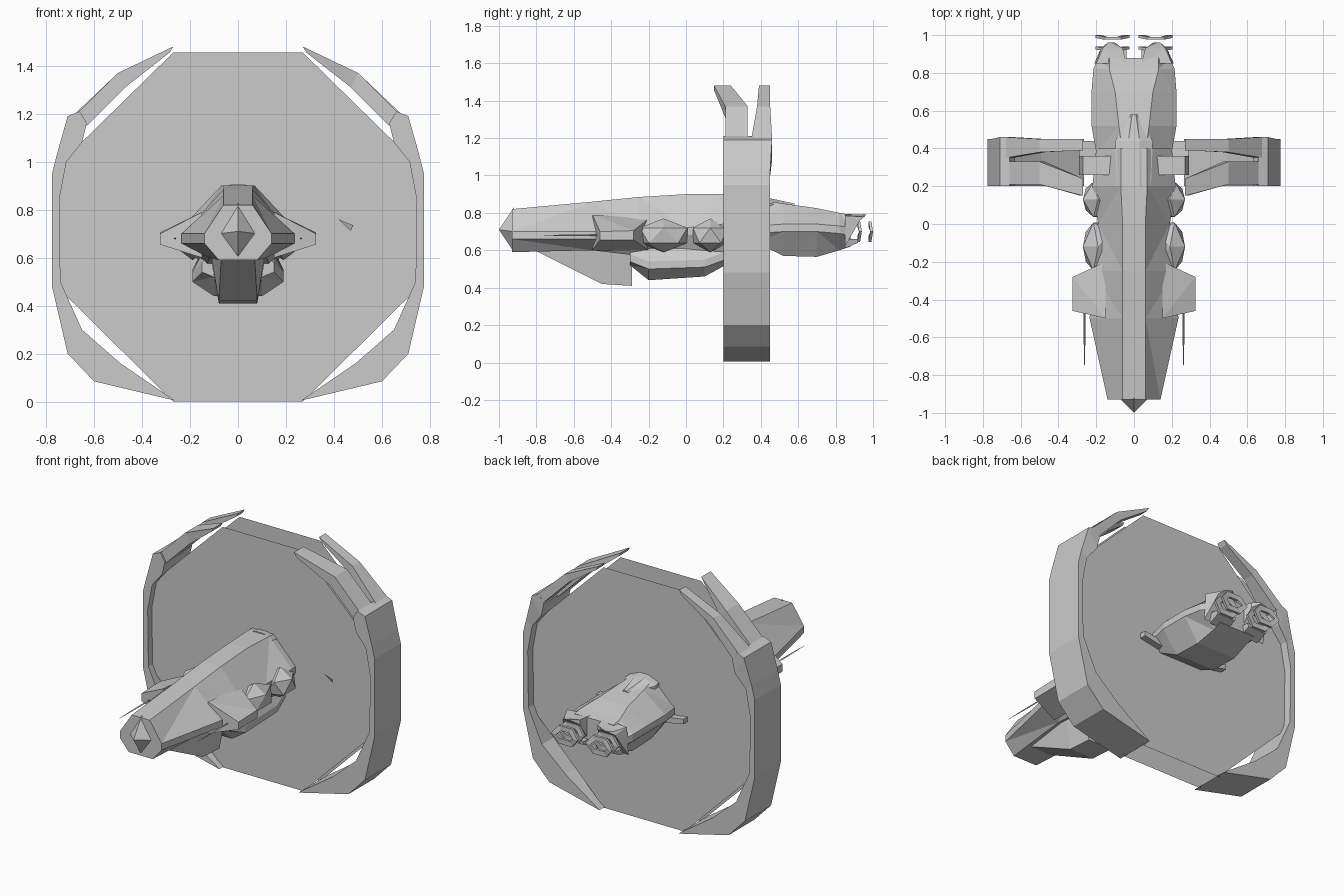
import bpy, bmesh
from mathutils import Vector

if "Cube" in bpy.data.objects:
    bpy.data.objects.remove(bpy.data.objects["Cube"])


def finish(name, bm):
    bmesh.ops.recalc_face_normals(bm, faces=bm.faces)
    me = bpy.data.meshes.new(name)
    bm.to_mesh(me)
    bm.free()
    ob = bpy.data.objects.new(name, me)
    bpy.context.collection.objects.link(ob)
    return ob


def skin(name, loops, tri=False, closed=True):
    """Bridge a row of equal-length point loops and cap both ends."""
    bm = bmesh.new()
    rows = [[bm.verts.new(p) for p in lp] for lp in loops]
    n = len(rows[0])
    for a, b in zip(rows, rows[1:]):
        for i in range(n):
            j = (i + 1) % n
            bm.faces.new((a[i], a[j], b[j], b[i]))
    if closed:
        bm.faces.new(rows[0])
        bm.faces.new(rows[-1])
    if tri:
        bmesh.ops.triangulate(bm, faces=bm.faces)
    return finish(name, bm)


def hull(name, secs):
    """Octagonal sections: y, half width, top z, side z, bottom z, top half width, bottom half width."""
    loops = []
    for y, w, zt, zm, zb, tw, bw in secs:
        half = [(tw, zt), (w, zm + .02), (w, zm - .02), (bw, zb)]
        pts = half + [(-x, z) for x, z in reversed(half)]
        loops.append([(x, y, z) for x, z in pts])
    return skin(name, loops, True)


def band(name, pts, side):
    """Ring strip: outer x, outer z, inner x, inner z, front y, back y."""
    return skin(name, [[(side * ox, y0, oz), (side * ox, y1, oz),
                        (side * ix, y1, iz), (side * ix, y0, iz)]
                       for ox, oz, ix, iz, y0, y1 in pts])


# main hull, front and rear
hull("front_hull", [
    (-.93, .14, .82, .68, .59, .06, .08), (-.5, .235, .86, .68, .60, .06, .12),
    (-.25, .22, .885, .69, .57, .06, .13), (0, .19, .90, .70, .55, .06, .13),
    (.2, .22, .90, .72, .55, .07, .15), (.4, .2, .88, .72, .60, .07, .14)])
hull("rear_hull", [
    (.38, .20, .87, .71, .64, .06, .15), (.52, .225, .85, .72, .57, .08, .13),
    (.7, .225, .825, .72, .565, .10, .13), (.82, .215, .80, .71, .60, .13, .12),
    (.88, .19, .79, .70, .62, .13, .12)])

# pointed nose
bm = bmesh.new()
base = [bm.verts.new((x, -.92, z)) for x, z in [(0, .83), (.08, .70), (0, .59), (-.08, .70)]]
tip = bm.verts.new((0, -1, .71))
for i in range(4):
    bm.faces.new((base[i], base[(i + 1) % 4], tip))
bm.faces.new(base)
finish("nose", bm)

# belly pod and chin wedge
hull("belly", [
    (-.30, .15, .60, .56, .52, .12, .10), (-.2, .19, .62, .52, .44, .15, .10),
    (.1, .19, .62, .53, .46, .15, .10), (.21, .17, .62, .57, .52, .15, .10)])
skin("chin", [[(-a, y, zt), (a, y, zt), (b, y, zb), (-b, y, zb)] for y, a, b, zt, zb in
              [(-.8, .09, .07, .62, .595), (-.45, .11, .08, .60, .42), (-.29, .11, .08, .58, .41)]], True)
# dorsal ridge running over the ring
hull("spine", [(.2, .09, .905, .86, .80, .03, .09), (.44, .10, .88, .83, .78, .03, .09),
               (.58, .02, .85, .82, .78, .01, .02)])

for s, tag in ((1, "right"), (-1, "left")):
    # stub wing
    skin("stub_wing_" + tag, [
        [(s * .15, y0, .79), (s * .15, y1, .77), (s * .15, y1, .60), (s * .15, y0, .60)]
        if k == 0 else
        [(s * .325, y0, .70), (s * .325, y1, .705), (s * .325, y1, .655), (s * .325, y0, .655)]
        for k, y0, y1 in ((0, -.50, -.2), (1, -.46, -.28))], True)
    # forward gun needle
    skin("gun_" + tag, [[(s * (.262 - w), y, .68), (s * .262, y, .68 + w),
                         (s * (.262 + w), y, .68), (s * .262, y, .68 - w)]
                        for y, w in ((-.76, .001), (-.6, .005), (-.46, .004))])
    # faceted side pods
    for y, r, n in ((-.12, .15, "front"), (.13, .11, "rear")):
        bm = bmesh.new()
        bmesh.ops.create_icosphere(bm, subdivisions=1, radius=1)
        for v in bm.verts:
            v.co = Vector((s * (.19 + .09 * v.co.x), y + r * v.co.y, .68 + .09 * v.co.z))
        finish(f"side_pod_{n}_{tag}", bm)
    # collar block between the two discs, with a flat fin behind
    skin("collar_" + tag, [[(s * .1, y, .83), (s * .27, y, .82), (s * .29, y, .71), (s * .1, y, .66)]
                           for y in (.26, .36)])
    skin("collar_fin_" + tag, [[(s * .08, y, .63), (s * .29, y, .67), (s * .29, y, .70), (s * .08, y, .67)]
                               for y in (.34, .44)])
    # tail prong
    skin("tail_prong_" + tag, [[(s * x0, y, zt), (s * x1, y, zt - .01), (s * (x1 + .01), y, zb), (s * x0, y, zb)]
                               for y, x0, x1, zt, zb in ((.85, .04, .2, .795, .62), (.93, .06, .165, .79, .76),
                                                         (.96, .1, .13, .795, .785))], True)
    skin("tail_floor_" + tag, [[(s * .04, y, .66), (s * .18, y, .66), (s * .17, y, zb), (s * .05, y, zb)]
                               for y, zb in ((.85, .61), (.92, .64))])
    # engine rings
    for k, y in enumerate((.925, .985)):
        hexa = [(-1, 0), (-.5, 1), (.5, 1), (1, 0), (.5, -1), (-.5, -1)]
        loops = [[(s * (.115 + rx * a), yy + .012 * a * a, .70 + rz * b) for a, b in hexa]
                 for rx, rz, yy in ((.09, .055, y - .012), (.09, .055, y + .003),
                                    (.055, .025, y + .003), (.055, .025, y - .012), (.09, .055, y - .012))]
        skin(f"engine_ring_{k + 1}_{tag}", loops, closed=False)

    # big ring: split upper rails, upright, lower wedge
    band("ring_rail_front_" + tag, [
        (.27, 1.48, .285, 1.455, .15, .24), (.50, 1.37, .47, 1.31, .21, .33),
        (.67, 1.20, .63, 1.15, .21, .33)], s)
    band("ring_rail_back_" + tag, [
        (.27, 1.48, .285, 1.455, .39, .45), (.50, 1.37, .47, 1.33, .38, .45),
        (.68, 1.20, .64, 1.16, .35, .46)], s)
    band("ring_side_" + tag, [
        (.66, 1.21, .63, 1.16, .20, .46), (.71, 1.19, .65, 1.08, .20, .46),
        (.755, 1.03, .715, 1.0, .20, .45), (.775, .95, .745, .84, .20, .45),
        (.775, .48, .74, .50, .20, .45), (.71, .20, .65, .30, .20, .45),
        (.60, .085, .49, .16, .20, .45), (.265, .005, .285, .02, .20, .45)], s)

# twin octagonal discs inside the ring
for k, y in enumerate((.24, .40)):
    bm = bmesh.new()
    q = [(.27, 1.455), (.755, .98), (.755, .48), (.27, 0)]
    pts = q + [(-x, z) for x, z in reversed(q)]
    bm.faces.new([bm.verts.new((x, y, z)) for x, z in pts])
    finish(f"disc_{k + 1}", bm)

# small shard on the front disc
bm = bmesh.new()
bm.faces.new([bm.verts.new(p) for p in ((.42, .22, .76), (.48, .225, .735), (.47, .235, .71))])
finish("shard", bm)
